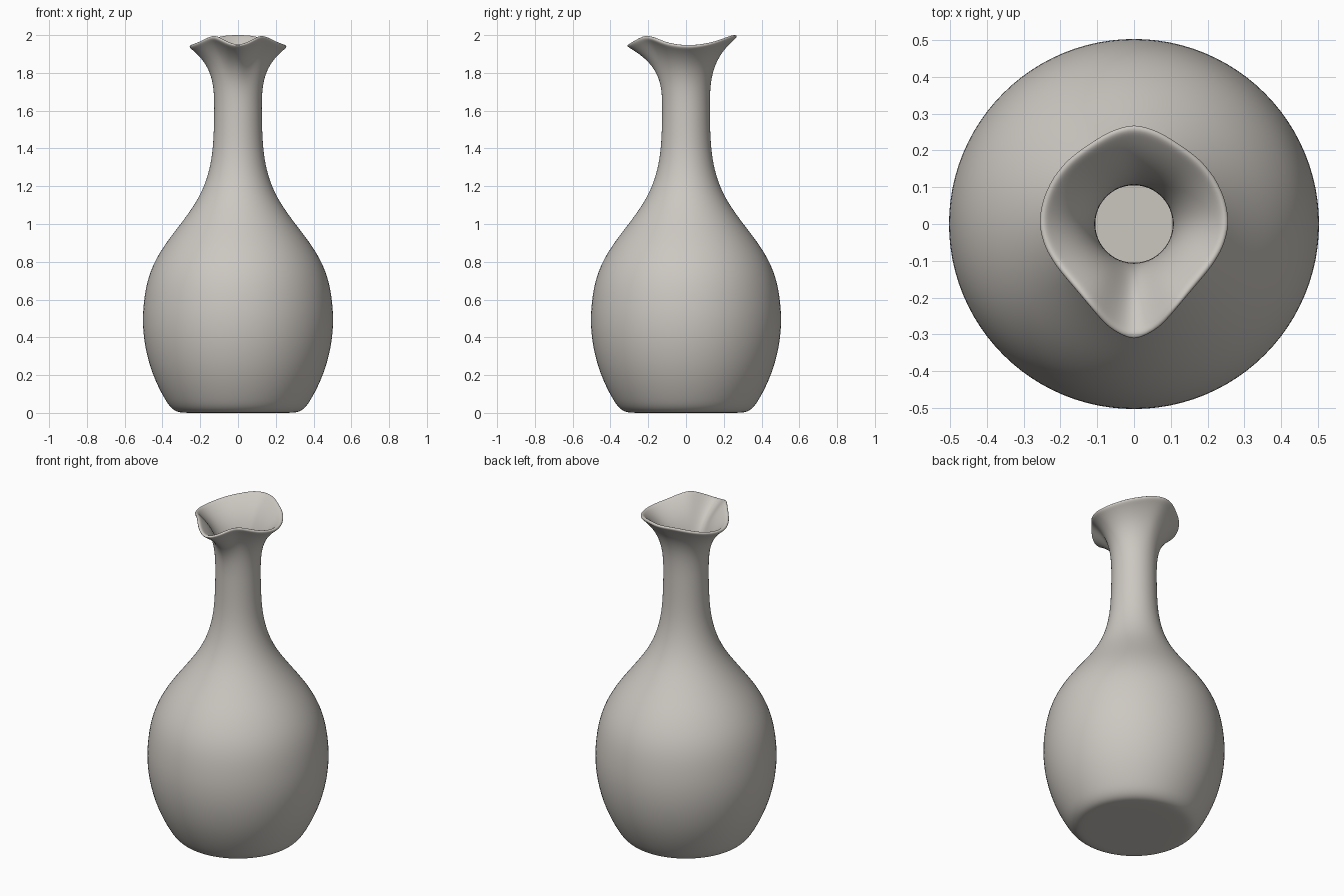
import bpy
import bmesh
from math import sin, cos, tau

cube = bpy.data.objects.get("Cube")
if cube:
    bpy.data.objects.remove(cube, do_unlink=True)

SIDES = 24

# Body profile (radius, height) from the underside to the neck
BODY = [(0.15, 0.0), (0.28, 0.0), (0.325, 0.003), (0.36, 0.03), (0.39, 0.075),
        (0.43, 0.15), (0.47, 0.25), (0.498, 0.37), (0.507, 0.48), (0.502, 0.58),
        (0.485, 0.69), (0.45, 0.79), (0.39, 0.89), (0.32, 0.98), (0.252, 1.07),
        (0.202, 1.15), (0.164, 1.24), (0.14, 1.34), (0.129, 1.45), (0.126, 1.6)]

# Rim (radius, height) from the pouring lip at the front round to the back
RIM = [(0.326, 1.931), (0.296, 1.958), (0.257, 1.993), (0.242, 1.977),
       (0.246, 1.955), (0.257, 1.942), (0.265, 1.935), (0.263, 1.938),
       (0.26, 1.948), (0.257, 1.962), (0.255, 1.976), (0.267, 1.989), (0.279, 1.99)]


def add_ring(bm, points):
    """One ring of vertices from a (radius, height) pair per side."""
    ring = []
    for i, (r, z) in enumerate(points):
        a = tau * i / SIDES
        ring.append(bm.verts.new((r * sin(a), -r * cos(a), z)))
    return ring


def bridge(bm, low, high):
    for i in range(SIDES):
        j = (i + 1) % SIDES
        bm.faces.new((low[i], low[j], high[j], high[i]))


bm = bmesh.new()

# Round body
rings = [add_ring(bm, [(r * 1.008, z)] * SIDES) for r, z in BODY]

# Flared mouth: the round neck blends into the wavy rim
neck_r, neck_z = BODY[-1][0] * 1.008, BODY[-1][1]
for t in (0.2, 0.38, 0.54, 0.68, 0.79, 0.88, 0.95, 1.0):
    points = []
    for i in range(SIDES):
        rim_r, rim_z = RIM[min(i, SIDES - i)]
        points.append((neck_r + (rim_r - neck_r) * t ** 3.4,
                       neck_z + (rim_z - neck_z) * t))
    rings.append(add_ring(bm, points))

for low, high in zip(rings, rings[1:]):
    bridge(bm, low, high)

# Underside
centre = bm.verts.new((0, 0, 0))
for i in range(SIDES):
    bm.faces.new((centre, rings[0][(i + 1) % SIDES], rings[0][i]))

for face in bm.faces:
    face.smooth = True

mesh = bpy.data.meshes.new("vase")
bm.to_mesh(mesh)
bm.free()
vase = bpy.data.objects.new("vase", mesh)
bpy.context.collection.objects.link(vase)

# Hollow wall with a rounded rim, then smooth surface
wall = vase.modifiers.new("wall", 'SOLIDIFY')
wall.thickness = 0.021
wall.offset = -1
wall.edge_crease_rim = 0.3
smooth = vase.modifiers.new("smooth", 'SUBSURF')
smooth.levels = smooth.render_levels = 2

# Glazed clay
clay = bpy.data.materials.new("warm grey clay")
clay.use_nodes = True
colour = (0.6, 0.57, 0.53, 1.0)
clay.diffuse_color = colour
clay.node_tree.nodes["Principled BSDF"].inputs["Base Color"].default_value = colour
mesh.materials.append(clay)
